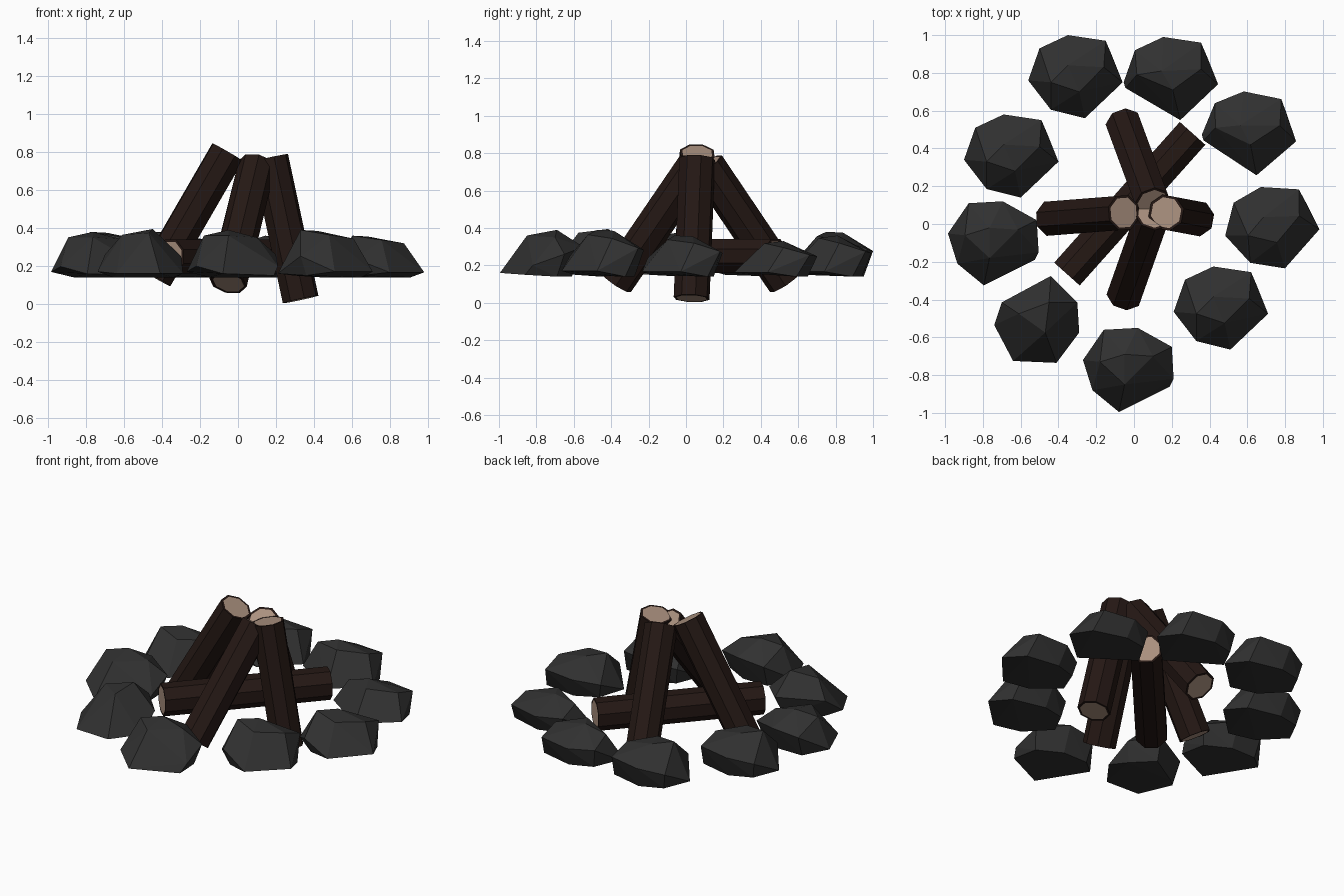
import bpy, bmesh, math
from mathutils import Vector, Matrix

if "Cube" in bpy.data.objects:
    bpy.data.objects.remove(bpy.data.objects["Cube"])


def mat(name, col):
    m = bpy.data.materials.new(name)
    m.diffuse_color = (*col, 1)
    m.use_nodes = True
    m.node_tree.nodes["Principled BSDF"].inputs["Base Color"].default_value = m.diffuse_color
    return m


STONE = mat("dark_stone", (0.03, 0.03, 0.03))
BARK = mat("bark", (0.018, 0.009, 0.007))
WOOD = mat("cut_wood", (0.40, 0.28, 0.21))


def finish(bm, name, mats):
    me = bpy.data.meshes.new(name)
    bm.to_mesh(me)
    bm.free()
    for m in mats:
        me.materials.append(m)
    ob = bpy.data.objects.new(name, me)
    bpy.context.collection.objects.link(ob)
    return ob


# Octagonal log between two end centres, with pale inset cut faces
def log(name, a, b, r=0.098):
    a, b = Vector(a), Vector(b)
    d = b - a
    rot = d.to_track_quat('Z', 'Y').to_matrix().to_4x4()
    bm = bmesh.new()
    bmesh.ops.create_cone(bm, cap_ends=True, segments=8, radius1=r, radius2=r,
                          depth=d.length,
                          matrix=Matrix.Translation((a + b) / 2) @ rot
                          @ Matrix.Rotation(math.pi / 8, 4, 'Z'))
    caps = [f for f in bm.faces if len(f.verts) == 8]
    bmesh.ops.inset_individual(bm, faces=caps, thickness=0.014)
    for f in caps:
        f.material_index = 1
    return finish(bm, name, [BARK, WOOD])


log("log_left", (-0.437, 0.03, 0.14), (-0.055, 0.06, 0.80))
log("log_right", (0.33, 0.03, 0.024), (0.17, 0.06, 0.77))
log("log_back", (-0.055, 0.53, 0.112), (0.10, 0.11, 0.735))
log("log_front", (-0.05, -0.375, 0.112), (0.10, 0.05, 0.735))
log("log_lying", (-0.355, -0.265, 0.25), (0.31, 0.48, 0.25))

# Stone shapes: rim points, then underside and crown points
SHARP = [(-.25, -.02, .16), (-.19, .15, .28), (-.04, .22, .28), (.16, .19, .29),
         (.25, -.03, .17), (.05, -.22, .17), (-.24, -.05, .18),
         (-.17, .13, .15), (-.02, .17, .14), (.19, .12, .14),
         (-.05, .04, .385), (.01, -.06, .37), (-.18, .02, .34), (.16, .05, .34)]
ROUND = [(-.25, -.02, .16), (-.19, .15, .25), (-.04, .22, .28), (.16, .19, .29),
         (.25, -.03, .17), (.05, -.22, .17), (-.13, -.175, .25),
         (-.1, -.15, .15), (-.17, .13, .15), (-.02, .17, .14), (.19, .12, .14),
         (-.13, -.03, .385), (.02, -.08, .36), (-.04, .06, .38), (.15, .05, .34)]
FRONT = [(-.24, .05, .17), (-.13, .21, .28), (.05, .22, .30), (.23, .12, .26),
         (.24, -.05, .2), (-.05, -.225, .16), (-.19, -.11, .2),
         (.22, -.09, .15), (-.12, .16, .14), (.05, .16, .14), (.2, .08, .14),
         (-.02, .08, .39), (-.02, -.08, .36), (-.15, .04, .36), (.13, .07, .35)]
TALL = [(-.23, -.03, .17), (-.19, .09, .26), (.07, .23, .27), (.21, .09, .25),
        (.22, -.07, .16), (.1, -.23, .16), (-.13, -.22, .16),
        (.05, .17, .14), (-.15, .05, .14), (.17, .05, .14),
        (.06, .09, .39), (.04, -.07, .37), (-.1, .03, .36)]


# Faceted stone: convex hull of a shape, turned and given its own top height
def stone(name, shape, x, y, deg, top):
    bm = bmesh.new()
    low, high = 0.14, max(p[2] for p in shape)
    for px, py, pz in shape:
        bm.verts.new((px, py, low + (pz - low) * (top - low) / (high - low)))
    bmesh.ops.convex_hull(bm, input=bm.verts[:])
    loose = [v for v in bm.verts if not v.link_faces]
    bmesh.ops.delete(bm, geom=loose, context='VERTS')
    bmesh.ops.recalc_face_normals(bm, faces=bm.faces[:])
    ob = finish(bm, name, [STONE])
    ob.location = (x, y, 0)
    ob.rotation_euler.z = math.radians(deg)


# Ring of nine stones
RING = [(ROUND, -0.31, 0.78, 0, .38), (SHARP, 0.195, 0.77, 0, .36),
        (SHARP, 0.61, 0.48, -3, .33), (ROUND, 0.73, -0.02, 5, .36),
        (ROUND, 0.46, -0.445, 0, .39), (FRONT, -0.03, -0.77, 0, .39),
        (TALL, -0.51, -0.505, 0, .395), (FRONT, -0.745, -0.1, 0, .38),
        (ROUND, -0.65, 0.36, 0, .38)]
for i, (shape, x, y, deg, top) in enumerate(RING):
    stone(f"ring_stone_{i + 1}", shape, x, y, deg, top)
